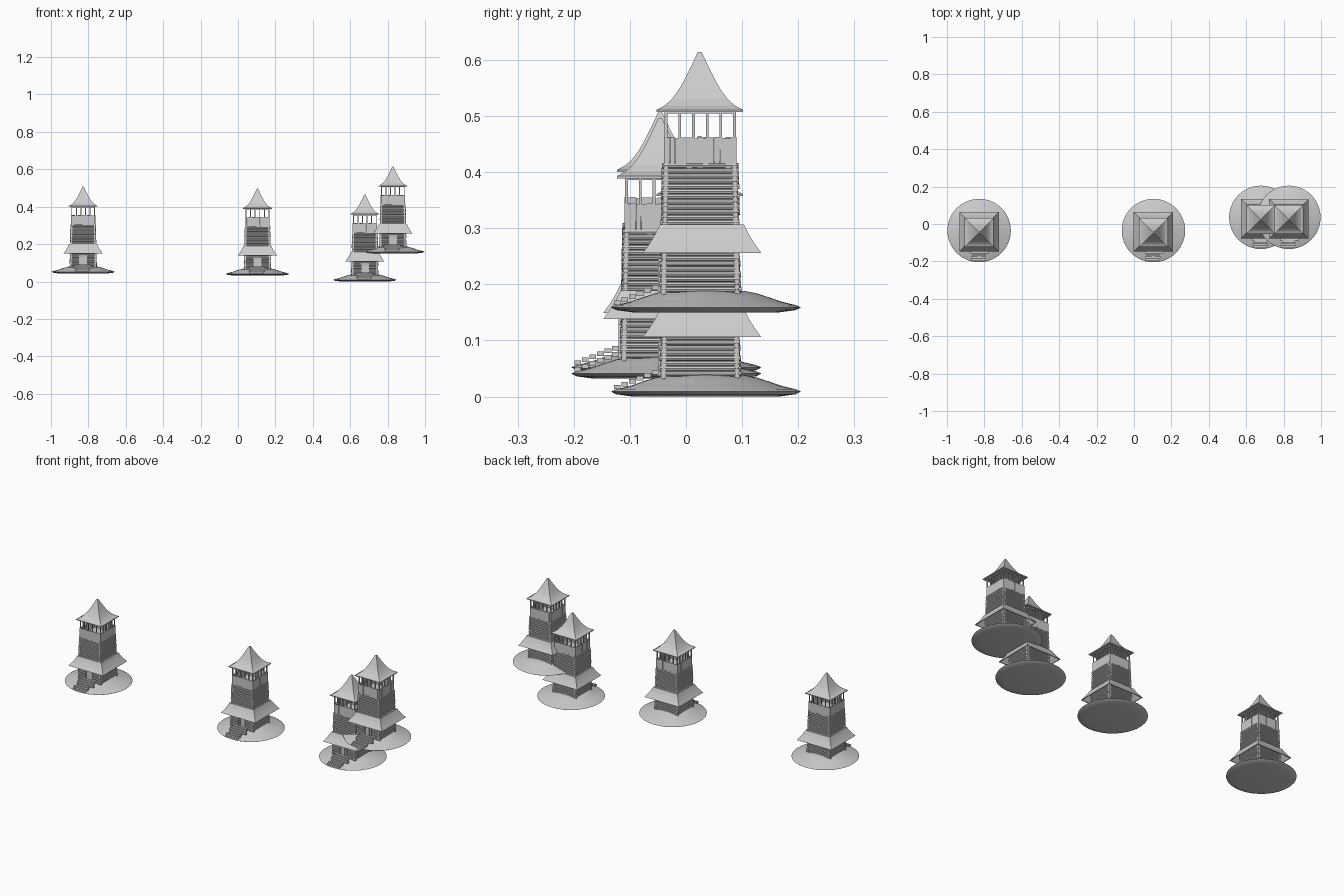
import bpy, bmesh, math, random
from mathutils import Matrix, Vector

if "Cube" in bpy.data.objects:
    bpy.data.objects.remove(bpy.data.objects["Cube"])

random.seed(4)
# Tower positions (x, y, base height)
SITES = [(-0.828, -0.045, 0.043), (0.104, -0.045, 0.032),
         (0.678, 0.0255, 0.0), (0.828, 0.0255, 0.15)]


def box(bm, c, s, rot=0.0):
    m = Matrix.Rotation(rot, 4, 'Z') @ Matrix.Translation(c) @ Matrix.Diagonal((*s, 1))
    bmesh.ops.create_cube(bm, size=1, matrix=m)


def log(bm, a, b, r, sides=8):
    a, b = Vector(a), Vector(b)
    d = b - a
    m = Matrix.Translation((a + b) / 2) @ d.to_track_quat('Z', 'Y').to_matrix().to_4x4()
    bmesh.ops.create_cone(bm, cap_ends=True, segments=sides, radius1=r, radius2=r,
                          depth=d.length, matrix=m)


def loft(bm, profile, sides, closed=False, yoff=0.0):
    """Rings of (half width, z); four sides give a square plan."""
    rings = []
    for w, z in profile:
        if sides == 4:
            pts = [(w, w), (-w, w), (-w, -w), (w, -w)]
        else:
            pts = [(w * math.cos(2 * math.pi * i / sides),
                    w * math.sin(2 * math.pi * i / sides)) for i in range(sides)]
        rings.append([bm.verts.new((x, y + yoff, z)) for x, y in pts])
    pairs = list(zip(rings, rings[1:]))
    if closed:
        pairs.append((rings[-1], rings[0]))
    else:
        bm.faces.new(rings[0])
        bm.faces.new(rings[-1])
    for p, q in pairs:
        for i in range(sides):
            j = (i + 1) % sides
            bm.faces.new((p[i], p[j], q[j], q[i]))


def place(name, bm, smooth=False):
    """Share one mesh between all towers."""
    bmesh.ops.recalc_face_normals(bm, faces=bm.faces)
    me = bpy.data.meshes.new(name)
    bm.to_mesh(me)
    bm.free()
    for k, loc in enumerate(SITES):
        ob = bpy.data.objects.new(f"{name}_{k + 1}", me)
        ob.location = loc
        bpy.context.collection.objects.link(ob)
    if smooth:
        bpy.ops.object.select_all(action='DESELECT')
        ob.select_set(True)
        bpy.context.view_layer.objects.active = ob
        bpy.ops.object.shade_smooth_by_angle(angle=math.radians(35))


QUARTERS = [i * math.pi / 2 for i in range(4)]

# Round earth mound
bm = bmesh.new()
loft(bm, [(0.13, 0.0), (0.16, 0.004), (0.1695, 0.009), (0.16, 0.013), (0.135, 0.019),
          (0.115, 0.026), (0.09, 0.034), (0.07, 0.038), (0.05, 0.04)], 48, yoff=0.01)
place("mound", bm, True)

# Front steps
bm = bmesh.new()
for i in range(6):
    w = 0.085 + random.uniform(-0.018, 0.018)
    box(bm, (random.uniform(-0.006, 0.006), -0.148 + i * 0.0135, 0.017 + i * 0.0053),
        (w, 0.012, 0.008))
place("front_steps", bm)

# Stacked log walls with crossing corner ends, slightly tapered
bm = bmesh.new()
COUNT, R = 25, 0.0049
for i in range(COUNT):
    t = i / (COUNT - 1)
    w = 0.0655 - 0.0045 * t
    for k in range(4):
        z = 0.036 + i * 0.0092 + (0.0046 if k % 2 else 0)
        e1, e2 = (w + 0.0065 + random.uniform(-0.0015, 0.0015) for _ in range(2))
        m = Matrix.Rotation(QUARTERS[k], 3, 'Z')
        log(bm, m @ Vector((-e1, -w, z)), m @ Vector((e2, -w, z)), R)
place("log_walls", bm, True)

# Door with frame in the front wall
bm = bmesh.new()
for x in (-0.012, -0.004, 0.004, 0.012):
    box(bm, (x, -0.0705, 0.064), (0.0075, 0.004, 0.05))
for x in (-0.019, 0.019):
    box(bm, (x, -0.071, 0.065), (0.005, 0.008, 0.054))
box(bm, (0, -0.071, 0.0935), (0.048, 0.008, 0.005))
box(bm, (0, -0.072, 0.039), (0.044, 0.01, 0.004))
place("door", bm)

# Lower skirt roof
bm = bmesh.new()
loft(bm, [(0.066, 0.157), (0.0745, 0.157), (0.084, 0.138), (0.094, 0.122), (0.1055, 0.106),
          (0.102, 0.106), (0.09, 0.120), (0.066, 0.148)], 4, closed=True, yoff=0.003)
place("lower_roof", bm)

# Parapet of upright planks around the lookout
bm = bmesh.new()
N = 13
for a in QUARTERS:
    for i in range(N):
        x = -0.0595 + 0.119 * i / (N - 1)
        lo = 0.259 + random.uniform(-0.003, 0.003)
        hi = 0.311 + random.uniform(-0.0015, 0.0015)
        box(bm, (x, -0.062 - random.uniform(0, 0.001), (lo + hi) / 2),
            (0.0097, 0.004, hi - lo), a)
place("parapet_planks", bm)

# Lookout floor
bm = bmesh.new()
box(bm, (0, 0, 0.266), (0.12, 0.12, 0.006))
place("lookout_floor", bm)

# Lookout posts and top beams
bm = bmesh.new()
for a in QUARTERS:
    for i in range(5):
        box(bm, (-0.061 + i * 0.0244, -0.061, 0.325), (0.005, 0.005, 0.07), a)
    box(bm, (0, -0.061, 0.357), (0.127, 0.006, 0.006), a)
place("lookout_posts", bm)

# Flared pyramid top roof
bm = bmesh.new()
loft(bm, [(0.077, 0.357), (0.077, 0.361), (0.062, 0.369), (0.05, 0.380), (0.0385, 0.395),
          (0.028, 0.413), (0.017, 0.435), (0.009, 0.452), (0.004, 0.463), (0.0025, 0.464)],
     4, yoff=-0.001)
place("top_roof", bm)
